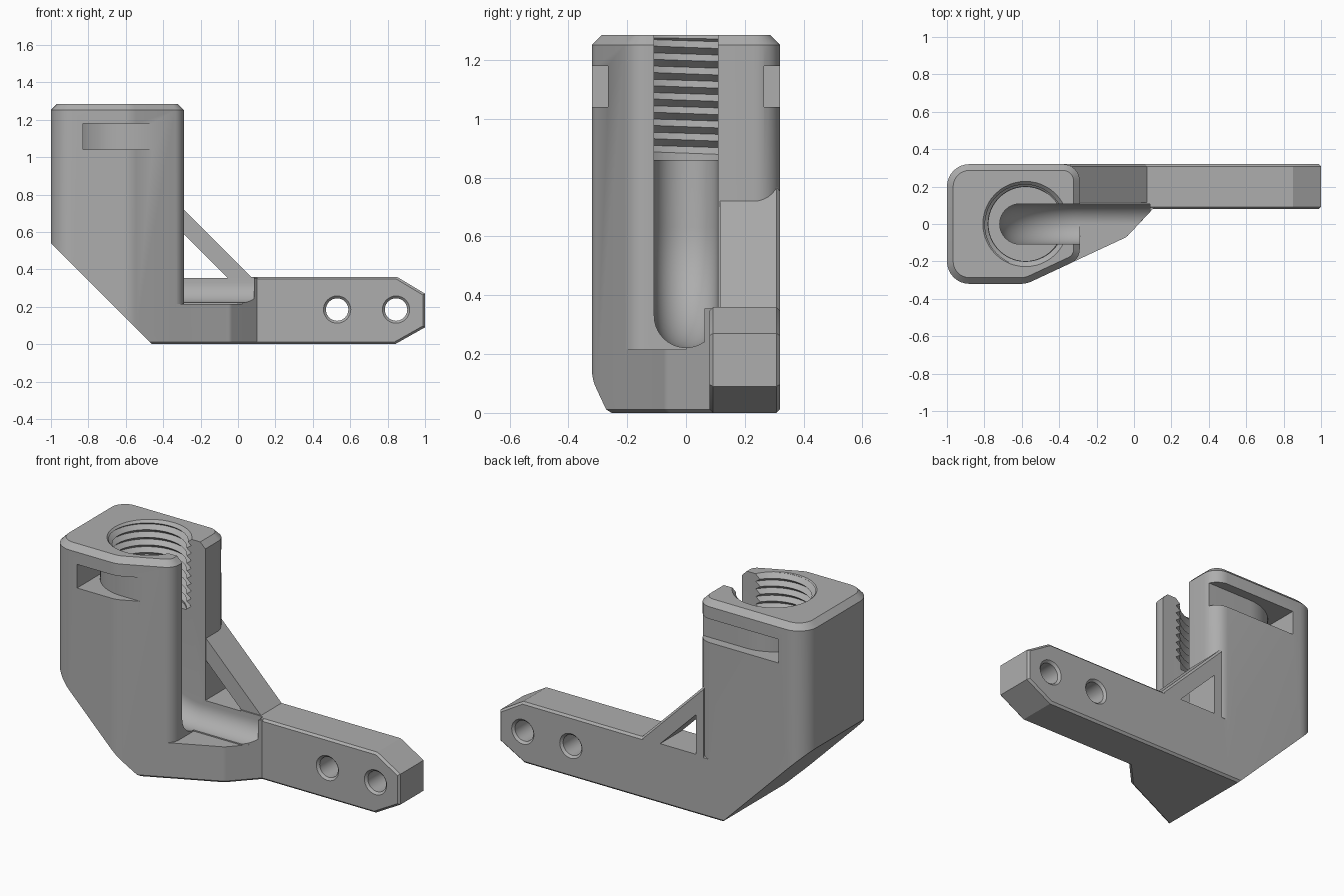
import bpy, bmesh
from math import pi, cos, sin, tan, acos, radians
from mathutils import Vector

if "Cube" in bpy.data.objects:
    bpy.data.objects.remove(bpy.data.objects["Cube"], do_unlink=True)

grey = bpy.data.materials.new("plastic_grey")
grey.use_nodes = True
COLOUR = (0.42, 0.42, 0.42, 1)
grey.diffuse_color = COLOUR
for node in grey.node_tree.nodes:
    if node.type == 'BSDF_PRINCIPLED':
        node.inputs["Base Color"].default_value = COLOUR

BORE_X = -0.58
TOP = 1.285


def finish(name, bm):
    bmesh.ops.recalc_face_normals(bm, faces=bm.faces[:])
    mesh = bpy.data.meshes.new(name)
    bm.to_mesh(mesh)
    bm.free()
    mesh.materials.append(grey)
    obj = bpy.data.objects.new(name, mesh)
    bpy.context.collection.objects.link(obj)
    return obj


def rounded(corners, steps=8):
    """Outline with each (x, y, radius) corner replaced by an arc."""
    out = []
    for i, (x, y, r) in enumerate(corners):
        p = Vector((x, y))
        if r == 0:
            out.append(p)
            continue
        u = (Vector(corners[i - 1][:2]) - p).normalized()
        v = (Vector(corners[(i + 1) % len(corners)][:2]) - p).normalized()
        half = acos(max(-1, min(1, u.dot(v)))) / 2
        c = p + (u + v).normalized() * (r / sin(half))
        a, b = p + u * (r / tan(half)) - c, p + v * (r / tan(half)) - c
        phi = pi - 2 * half
        for k in range(steps + 1):
            t = k / steps
            out.append(c + (a * sin((1 - t) * phi) + b * sin(t * phi)) / sin(phi))
    return out


def prism(name, outline, axis, lo, hi, bevel_lo=0, bevel_hi=0):
    """Extrude an outline along z (plan) or y (side profile), chamfering the rims."""
    bm = bmesh.new()
    place = (lambda p, t: (p[0], p[1], t)) if axis == 'z' else (lambda p, t: (p[0], t, p[1]))
    rims = [[bm.verts.new(place(p, t)) for p in outline] for t in (lo, hi)]
    caps = [bm.faces.new(rim) for rim in rims]
    n = len(outline)
    for i in range(n):
        j = (i + 1) % n
        bm.faces.new((rims[0][i], rims[0][j], rims[1][j], rims[1][i]))
    bmesh.ops.recalc_face_normals(bm, faces=bm.faces[:])
    edges = [list(f.edges) for f in caps]
    for rim, size in zip(edges, (bevel_lo, bevel_hi)):
        if size:
            bmesh.ops.bevel(bm, geom=rim, offset=size, segments=1, affect='EDGES')
    return finish(name, bm)


def lathe(name, stations, axis, cx, cy, n=48):
    """Stack of circles given as (position, radius) along z or y."""
    bm = bmesh.new()
    rings = []
    for t, r in stations:
        ring = []
        for k in range(n):
            a, b = cx + r * cos(2 * pi * k / n), cy + r * sin(2 * pi * k / n)
            ring.append(bm.verts.new((a, b, t) if axis == 'z' else (a, t, b)))
        rings.append(ring)
    for p, q in zip(rings, rings[1:]):
        for k in range(n):
            bm.faces.new((p[k], p[(k + 1) % n], q[(k + 1) % n], q[k]))
    bm.faces.new(rings[0])
    bm.faces.new(rings[-1])
    return finish(name, bm)


def thread_cutter(z0, pitch, turns, minor, major, steps=48):
    """One helical strip of crests and roots, capped at both ends."""
    bm = bmesh.new()
    last = steps * (turns - 1)

    def point(n, r, lift):
        a = 2 * pi * n / steps
        return bm.verts.new((BORE_X + r * cos(a), r * sin(a), z0 + pitch * (n / steps + lift)))
    crest = [point(n, minor, 0) for n in range(last + steps + 1)]
    root = [point(n, major, 0.5) for n in range(last + 1)]
    for n in range(last):
        bm.faces.new((crest[n], crest[n + 1], root[n + 1], root[n]))
        bm.faces.new((root[n], root[n + 1], crest[n + 1 + steps], crest[n + steps]))
    for start in (0, last):
        loop = crest[start:start + steps + 1] + [root[start]]
        mid = bm.verts.new((BORE_X, 0, z0 + pitch * (start / steps + 0.5)))
        for a, b in zip(loop, loop[1:] + loop[:1]):
            bm.faces.new((a, b, mid))
    return finish("thread_cutter", bm)


def channel_cutter(x, z, bend, r, end_x, top, steps=14):
    """Round-bottomed slot that turns from vertical to horizontal."""
    path = [(Vector((x, 0, top)), Vector((-1, 0, 0)))]
    for k in range(steps + 1):
        a = pi / 2 * k / steps
        out = Vector((-cos(a), 0, -sin(a)))
        path.append((Vector((x + bend, 0, z + bend)) + out * bend, out))
    path.append((Vector((end_x, 0, z)), Vector((0, 0, -1))))
    bm = bmesh.new()
    rows = []
    for p, out in path:
        rows.append([bm.verts.new(p + out * (r * sin(pi * k / 20)) + Vector((0, r * cos(pi * k / 20), 0)))
                     for k in range(21)])
    left = bm.verts.new((end_x, r, top))
    right = bm.verts.new((end_x, -r, top))
    for p, q in zip(rows, rows[1:]):
        for k in range(20):
            bm.faces.new((p[k], p[k + 1], q[k + 1], q[k]))
    bm.faces.new([row[0] for row in rows] + [left])
    bm.faces.new([row[-1] for row in rows] + [right])
    bm.faces.new(rows[0] + [right, left])
    bm.faces.new(rows[-1] + [right, left])
    return finish("channel_cutter", bm)


def combine(target, other, operation):
    mod = target.modifiers.new(operation.lower(), 'BOOLEAN')
    mod.operation, mod.solver, mod.object = operation, 'EXACT', other
    bpy.context.view_layer.objects.active = target
    bpy.ops.object.modifier_apply(modifier=mod.name)
    bpy.data.objects.remove(other, do_unlink=True)


# Tower with rounded corners and one slanted front corner
body = prism("cable_bracket", rounded([
    (-1, -0.32, 0.12), (-0.575, -0.32, 0.15), (-0.29, -0.187, 0.08),
    (-0.29, 0.32, 0.09), (-1, 0.32, 0.12)]), 'z', 0, TOP, 0.012, 0.033)

# Low foot, channel fillet, side arm and diagonal brace
foot = prism("foot", rounded([
    (-0.575, -0.319, 0.15), (-0.04, -0.07, 0.06), (0.11, 0.09, 0), (0.11, 0.3, 0),
    (-0.7, 0.3, 0), (-0.7, -0.319, 0)]), 'z', 0, 0.215, 0.012)
fillet = prism("channel_fillet", [(-0.5, 0), (0.025, 0), (0.11, 0.09), (0.11, 0.3), (-0.5, 0.3)],
               'z', 0.1, 0.355)
arm = prism("arm", [(-0.46, 0), (0.84, 0), (1, 0.09), (1, 0.27), (0.85, 0.36), (-0.46, 0.36)],
            'y', 0.08, 0.32, 0.012, 0.012)
brace = prism("brace", [(-0.45, 0.1), (-0.45, 0.88), (-0.29, 0.72), (0.07, 0.36), (0.07, 0.1)],
              'y', 0.115, 0.32, 0, 0.012)
# keep the hidden end of the brace inside the tower wall
trim = prism("brace_trim", [(-0.6, 0.05), (-0.34, 0.05), (-0.34, 1), (-0.6, 1)], 'y', 0, 0.5)
combine(brace, trim, 'DIFFERENCE')
for part in (foot, fillet, arm, brace):
    combine(body, part, 'UNION')

# Slanted underside and brace window
combine(body, prism("slope_cutter", [(-1.3, 0.84), (-0.3, -0.16), (-1.3, -0.16)], 'y', -0.6, 0.6), 'DIFFERENCE')
combine(body, prism("window_cutter", [(-0.29, 0.59), (-0.055, 0.355), (-0.29, 0.355)], 'y', 0.05, 0.5), 'DIFFERENCE')

# Cable channel, bore mouth and thread
combine(body, channel_cutter(-0.61, 0.33, 0.3, 0.108, 0.085, 1.45), 'DIFFERENCE')
combine(body, lathe("bore_cutter", [(0.86, 0.198), (1.255, 0.198), (1.3, 0.243)], 'z', BORE_X, 0), 'DIFFERENCE')
combine(body, thread_cutter(0.861, 0.045, 11, 0.2, 0.226), 'DIFFERENCE')

# Strap slots on the front and back, curving round the bore
for side in (-1, 1):
    start = acos(0.25 / 0.265)
    arc = []
    for k in range(13):
        a = start + (pi / 2 - start) * k / 12
        arc.append((BORE_X - 0.265 * cos(a), side * 0.265 * sin(a)))
    outline = [(-0.83, side * 0.5)] + arc + [(-0.2, side * 0.265), (-0.2, side * 0.5)]
    combine(body, prism("strap_cutter", outline, 'z', 1.04, 1.18), 'DIFFERENCE')

# Countersunk bolt holes through the arm
for x in (0.53, 0.845):
    hole = lathe("hole_cutter", [(0.07, 0.083), (0.093, 0.06), (0.307, 0.06), (0.33, 0.083)], 'y', x, 0.185, 32)
    combine(body, hole, 'DIFFERENCE')

bpy.ops.object.select_all(action='DESELECT')
body.select_set(True)
bpy.context.view_layer.objects.active = body
bpy.ops.object.shade_smooth_by_angle(angle=radians(28))
